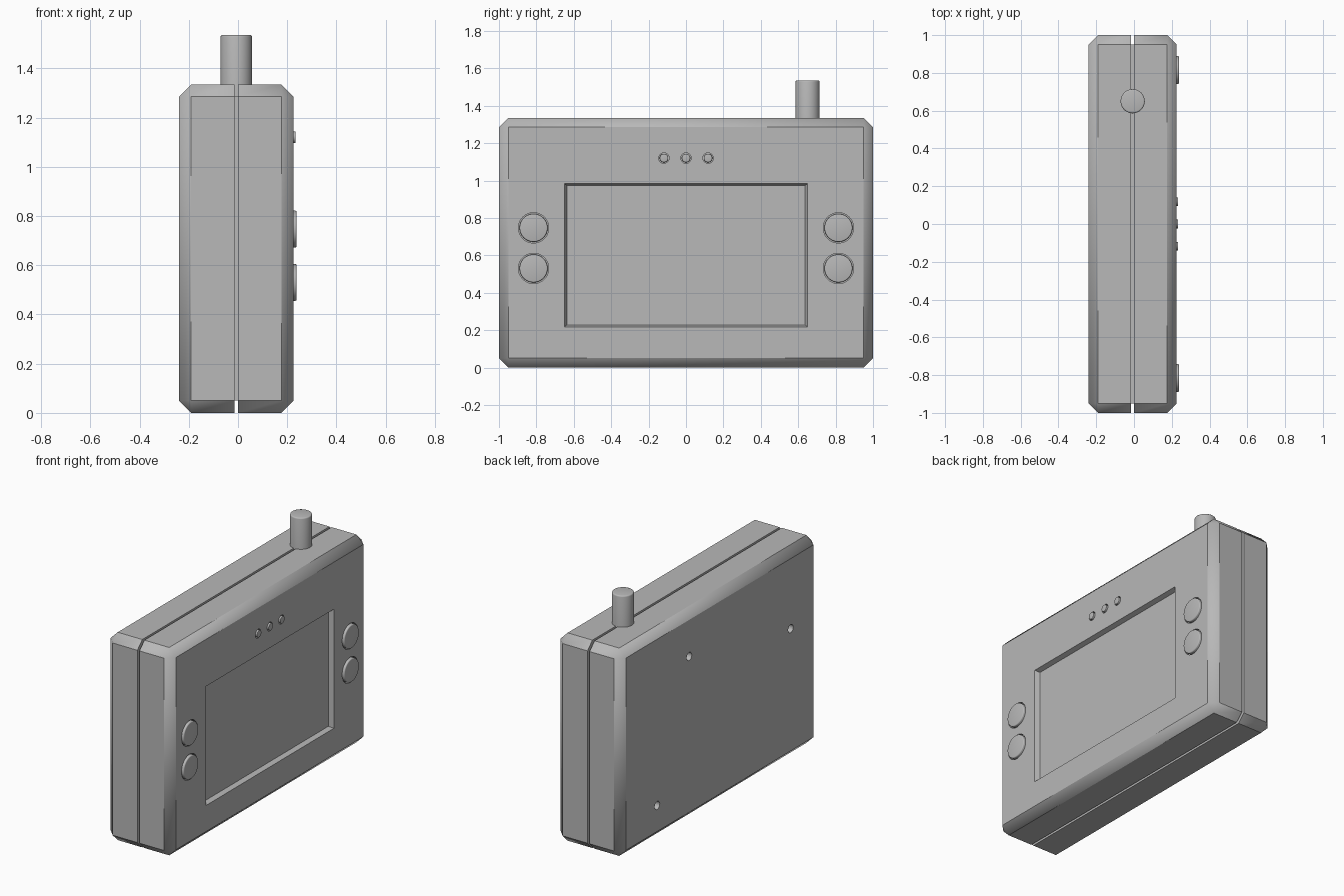
import bpy, bmesh, math
from mathutils import Matrix, Vector

cube = bpy.data.objects.get("Cube")
if cube:
    bpy.data.objects.remove(cube, do_unlink=True)

BACK, FRONT, HEIGHT, CHAMFER = -0.24, 0.226, 1.335, 0.05
SEAM = (-0.015, 0.0)
BUTTONS = [(y, z) for y in (-0.815, 0.815) for z in (0.53, 0.747)]
LIGHTS = [(y, 1.12) for y in (-0.118, 0, 0.118)]
SCREWS = [(0.31, 1.05), (-0.72, 0.835), (0.635, 0.217)]

grey = bpy.data.materials.new("plain grey")
grey.use_nodes = True
grey.diffuse_color = (0.48, 0.48, 0.48, 1)
grey.node_tree.nodes["Principled BSDF"].inputs["Base Color"].default_value = grey.diffuse_color


def make(name, bm):
    bmesh.ops.recalc_face_normals(bm, faces=bm.faces)
    mesh = bpy.data.meshes.new(name)
    bm.to_mesh(mesh)
    bm.free()
    ob = bpy.data.objects.new(name, mesh)
    bpy.context.collection.objects.link(ob)
    mesh.materials.append(grey)
    return ob


def select(ob):
    bpy.ops.object.select_all(action='DESELECT')
    ob.select_set(True)
    bpy.context.view_layer.objects.active = ob


def smooth(ob):
    select(ob)
    bpy.ops.object.shade_smooth_by_angle(angle=math.radians(40))


def box(bm, low, high):
    low, high = Vector(low), Vector(high)
    matrix = Matrix.Translation((low + high) / 2) @ Matrix.Diagonal((*(high - low), 1))
    return bmesh.ops.create_cube(bm, size=1, matrix=matrix)["verts"]


def rod(bm, y, z, radius, x0, x1, sides=48):
    matrix = Matrix.Translation(((x0 + x1) / 2, y, z)) @ Matrix.Rotation(math.pi / 2, 4, 'Y')
    bmesh.ops.create_cone(bm, cap_ends=True, segments=sides, radius1=radius,
                          radius2=radius, depth=x1 - x0, matrix=matrix)


def round_rim(bm, axis, width):
    top = max(v.co[axis] for v in bm.verts)
    rim = [e for e in bm.edges if all(v.co[axis] > top - 1e-4 for v in e.verts)]
    bmesh.ops.bevel(bm, geom=rim, offset=width, segments=3, profile=0.5, affect='EDGES')


def half_shell(name, x, side):
    # Chamfered case, sliced at the seam
    bm = bmesh.new()
    box(bm, (BACK, -1, 0), (FRONT, 1, HEIGHT))
    bmesh.ops.bevel(bm, geom=bm.edges[:], offset=CHAMFER, segments=1, affect='EDGES')
    geom = bm.verts[:] + bm.edges[:] + bm.faces[:]
    cut = bmesh.ops.bisect_plane(bm, geom=geom, plane_co=(x, 0, 0),
                                 plane_no=(side, 0, 0), clear_inner=True)
    bmesh.ops.holes_fill(bm, edges=[e for e in bm.edges if e.is_boundary], sides=0)
    return make(name, bm)


def carve(ob, bm):
    cutter = make("cutter", bm)
    cutter.hide_render = True
    mod = ob.modifiers.new("carve", 'BOOLEAN')
    mod.operation, mod.solver, mod.object = 'DIFFERENCE', 'EXACT', cutter
    select(ob)
    bpy.ops.object.modifier_apply(modifier=mod.name)
    bpy.data.objects.remove(cutter, do_unlink=True)
    smooth(ob)


# Back half with screw holes
bm = bmesh.new()
for y, z in SCREWS:
    rod(bm, y, z, 0.026, BACK - 0.05, BACK + 0.06, 32)
carve(half_shell("back_shell", SEAM[0], -1), bm)

# Front half with a tapered screen recess and button sockets
bm = bmesh.new()
depth = 0.03
for v in box(bm, (FRONT - depth, -0.637, 0.228), (FRONT + depth, 0.637, 0.973)):
    if v.co.x > FRONT:
        v.co.y += math.copysign(0.026, v.co.y)
        v.co.z += math.copysign(0.02, v.co.z - 0.6)
for y, z in BUTTONS:
    rod(bm, y, z, 0.081, FRONT - 0.02, FRONT + 0.05)
for y, z in LIGHTS:
    rod(bm, y, z, 0.028, FRONT - 0.02, FRONT + 0.05, 32)
carve(half_shell("front_shell", SEAM[1], 1), bm)

# Inner lip that closes the seam
bm = bmesh.new()
box(bm, (SEAM[0] - 0.02, -0.95, 0.05), (SEAM[1] + 0.02, 0.95, HEIGHT - 0.05))
make("seam_lip", bm)

# Buttons and indicator lights
for label, spots, radius, rise, rim in (("button", BUTTONS, 0.075, 0.012, 0.006),
                                        ("indicator", LIGHTS, 0.023, 0.008, 0.003)):
    for i, (y, z) in enumerate(spots):
        bm = bmesh.new()
        rod(bm, y, z, radius, FRONT - 0.03, FRONT + rise)
        round_rim(bm, 0, rim)
        smooth(make(f"{label}_{i + 1}", bm))

# Antenna
bm = bmesh.new()
bmesh.ops.create_cone(bm, cap_ends=True, segments=48, radius1=0.064, radius2=0.064, depth=0.3,
                      matrix=Matrix.Translation((-0.007, 0.65, 1.386)))
round_rim(bm, 2, 0.008)
smooth(make("antenna", bm))
